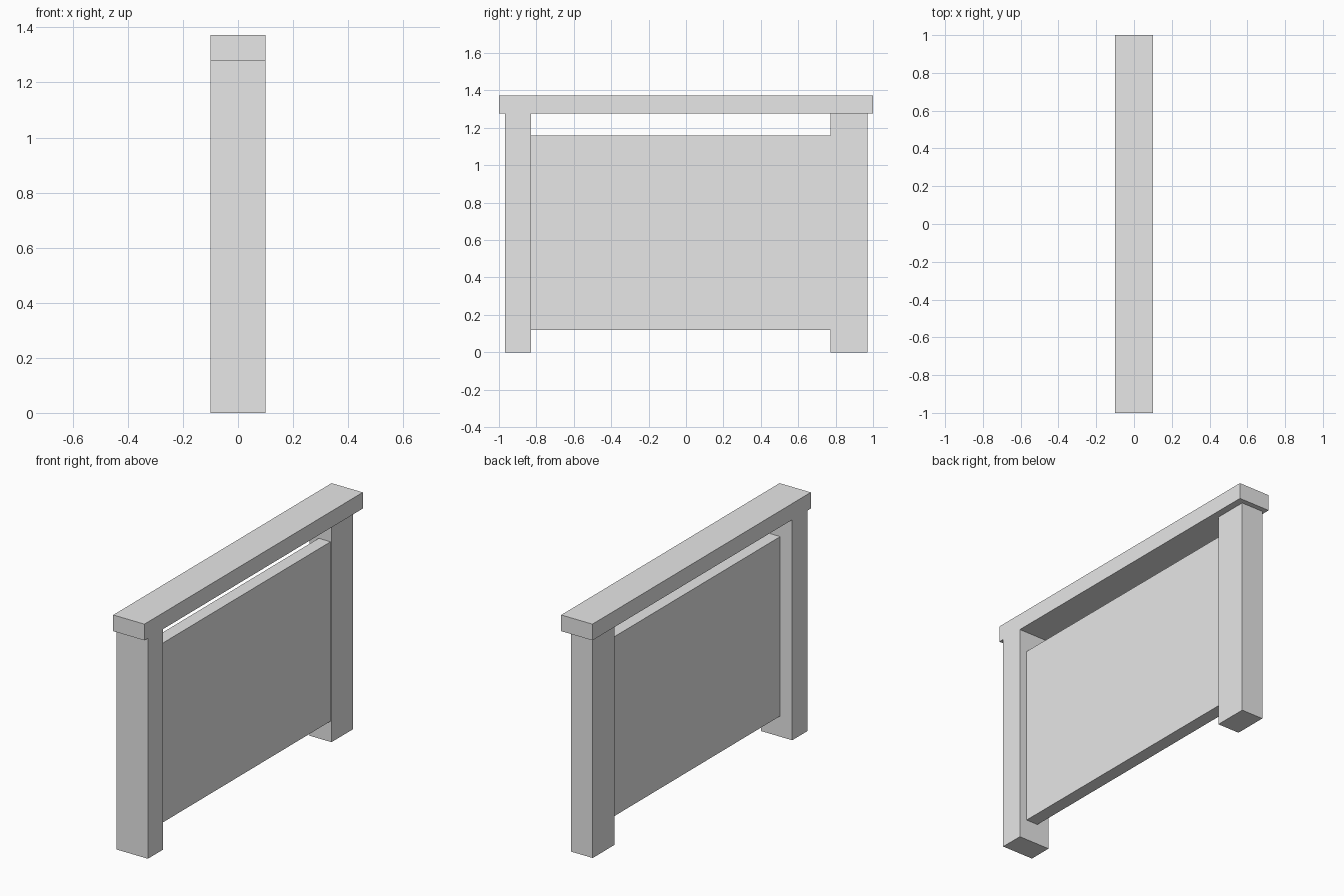
import bpy
from mathutils import Vector

cube = bpy.data.objects.get("Cube")
if cube:
    bpy.data.objects.remove(cube, do_unlink=True)

# One plain grey for every part
grey = bpy.data.materials.new("plain_grey")
grey.use_nodes = True
grey.diffuse_color = (0.8, 0.8, 0.8, 1)
grey.node_tree.nodes["Principled BSDF"].inputs["Base Color"].default_value = (0.8, 0.8, 0.8, 1)


def box(name, low, high):
    """Add a box spanning two opposite corners."""
    low, high = Vector(low), Vector(high)
    bpy.ops.mesh.primitive_cube_add(size=1, location=(low + high) / 2)
    part = bpy.context.object
    part.name = name
    part.scale = high - low
    bpy.ops.object.transform_apply(location=False, rotation=False, scale=True)
    part.data.materials.append(grey)
    return part


RAIL_BOTTOM = 1.278
FRONT_INNER, BACK_INNER = -0.83, 0.772

# Top rail, capping both posts
box("top_rail", (-0.1, -1, RAIL_BOTTOM), (0.1, 1, 1.372))

# Posts: the front one is wide across, the back one is turned a quarter
box("front_post", (-0.1, -0.968, 0), (0.1, FRONT_INNER, RAIL_BOTTOM))
box("back_post", (-0.081, BACK_INNER, 0), (0.059, 0.97, RAIL_BOTTOM))

# Infill panel between the posts, clear of the rail and the ground
box("panel", (-0.023, FRONT_INNER, 0.12), (0.053, BACK_INNER, 1.16))
